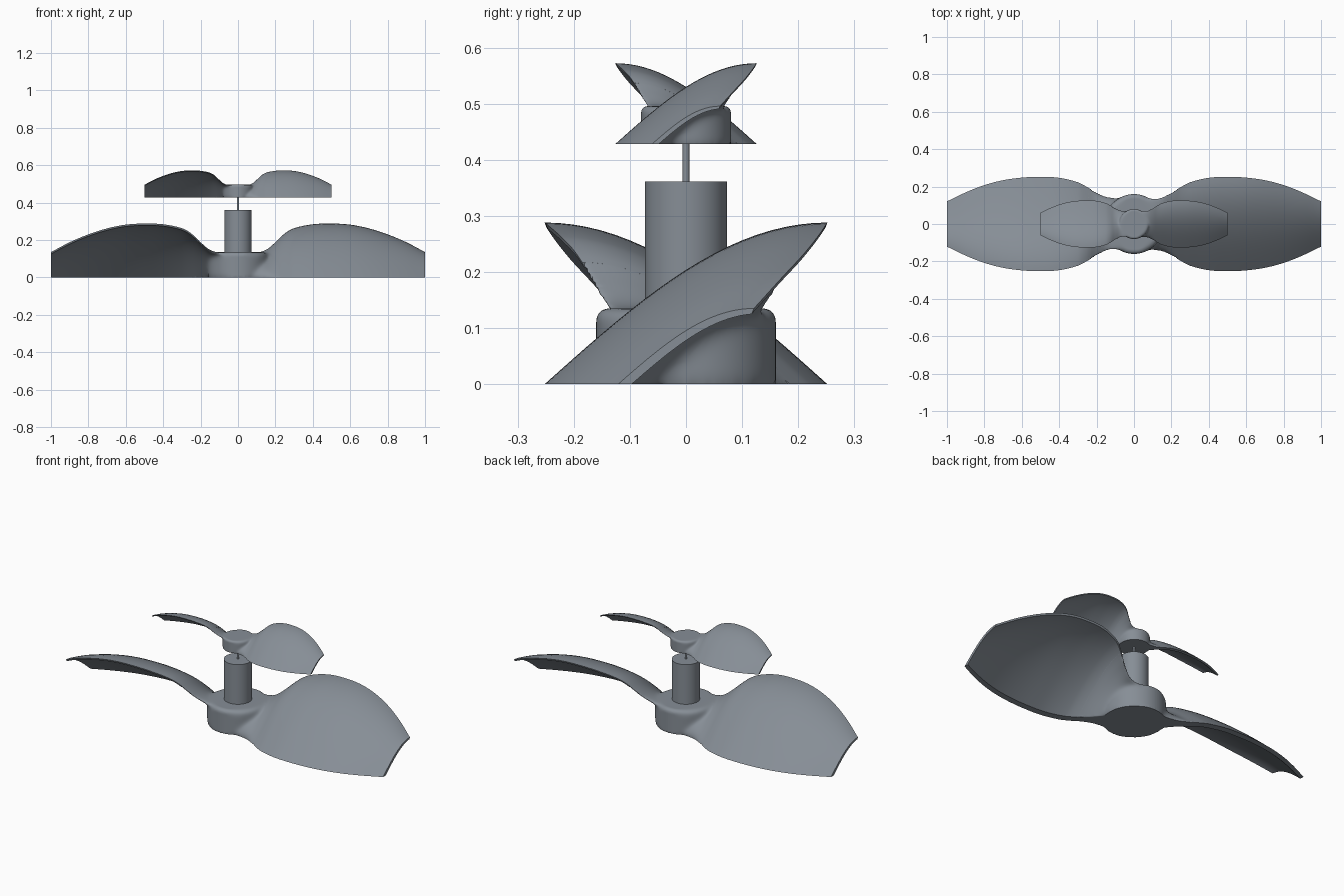
import bpy, bmesh, math
from mathutils import Matrix, Vector

if "Cube" in bpy.data.objects:
    bpy.data.objects.remove(bpy.data.objects["Cube"])

# Blade stations: span x, half width w, height h, foot thickness s
STATIONS = [(0.04, .142, .130, .17), (0.10, .144, .134, .14), (0.15, .150, .148, .10),
            (0.20, .168, .188, .062), (0.25, .197, .235, .048), (0.30, .223, .263, .043),
            (0.40, .247, .284, .038), (0.50, .252, .288, .036), (0.60, .248, .282, .034),
            (0.70, .234, .262, .032), (0.80, .208, .230, .030), (0.90, .169, .188, .027),
            (1.00, .121, .135, .024)]
SUB = 5
N = 20

grey = bpy.data.materials.new("dark_grey")
grey.diffuse_color = (.24, .27, .305, 1)
grey.use_nodes = True
grey.node_tree.nodes["Principled BSDF"].inputs["Base Color"].default_value = grey.diffuse_color


def stations():
    """Smooth interpolation through the stations."""
    out = []
    last = len(STATIONS) - 1
    for i in range(last):
        b, c = STATIONS[i], STATIONS[i + 1]
        a = STATIONS[max(i - 1, 0)]
        d = STATIONS[min(i + 2, last)]
        dx = c[0] - b[0]
        for k in range(SUB):
            u = k / SUB
            row = [b[0] + u * dx]
            for j in (1, 2, 3):
                m0 = (c[j] - a[j]) / (c[0] - a[0]) * dx
                m1 = (d[j] - b[j]) / (d[0] - b[0]) * dx
                row.append((2*u**3 - 3*u**2 + 1) * b[j] + (u**3 - 2*u**2 + u) * m0
                           + (3*u**2 - 2*u**3) * c[j] + (u**3 - u**2) * m1)
            out.append(row)
    out.append(list(STATIONS[-1]))
    return out


def section(x, w, h, s):
    """Cambered section, fuller near the root, foot cut flat on z = 0."""
    r = min(1, max(0, (.24 - x) / .1)) ** 2
    pts = []
    for i in range(N + 1):
        t = i / N
        f = math.sin(math.pi / 2 * t)
        pts.append((x, w * (2 * t - 1), h * (f * (1 - r) + f ** .6 * r)))
    for i in range(N, -1, -1):
        t = i / N
        g = .85 * math.sin(math.pi / 2 * t) + .15 * t
        g = g * (1 - r) + g ** 1.3 * r
        pts.append((x, -w + s + (2 * w - s - .004) * t, (h - .01) * g))
    return pts


def add_blade(bm, x0, x1, turn):
    rot = Matrix.Rotation(turn, 4, 'Z')
    rings = [[bm.verts.new(rot @ Vector(p)) for p in section(*s)]
             for s in stations() if x0 - .001 <= s[0] <= x1 + .001]
    n = len(rings[0])
    for a, b in zip(rings, rings[1:]):
        for i in range(n):
            j = (i + 1) % n
            bm.faces.new((a[i], a[j], b[j], b[i]))
    for ring in (rings[0], rings[-1]):      # end caps
        for i in range(N):
            bm.faces.new((ring[i], ring[i + 1], ring[n - 2 - i], ring[n - 1 - i]))


def add_lathe(bm, profile, seg=64):
    rings = [[bm.verts.new((r * math.cos(2 * math.pi * k / seg),
                            r * math.sin(2 * math.pi * k / seg), h))
              for k in range(seg)] for r, h in profile]
    for a, b in zip(rings, rings[1:]):
        for i in range(seg):
            j = (i + 1) % seg
            bm.faces.new((a[i], a[j], b[j], b[i]))
    bm.faces.new(rings[0])
    bm.faces.new(rings[-1])


def to_object(bm, name, angle=40):
    bmesh.ops.recalc_face_normals(bm, faces=bm.faces)
    me = bpy.data.meshes.new(name)
    bm.to_mesh(me)
    bm.free()
    me.materials.append(grey)
    ob = bpy.data.objects.new(name, me)
    bpy.context.collection.objects.link(ob)
    bpy.ops.object.select_all(action='DESELECT')
    ob.select_set(True)
    bpy.context.view_layer.objects.active = ob
    bpy.ops.object.shade_smooth_by_angle(angle=math.radians(angle))
    return ob


def step(v, a, b):
    u = min(1, max(0, (v - a) / (b - a)))
    return u * u * (3 - 2 * u)


# Hub with blade roots, fused by voxels and filleted by local smoothing
R, H, F = .16, .135, .022
bm = bmesh.new()
add_lathe(bm, [(R, 0)] + [(R - F + F * math.cos(a), H - F + F * math.sin(a))
                          for a in (math.pi / 2 * i / 8 for i in range(9))])
for turn in (0, math.pi):
    add_blade(bm, .04, .25, turn)
raw = to_object(bm, "hub_source")
mod = raw.modifiers.new("fuse", 'REMESH')
mod.mode = 'VOXEL'
mod.voxel_size = .005
bpy.context.view_layer.update()
fused = raw.evaluated_get(bpy.context.evaluated_depsgraph_get()).to_mesh()
bm = bmesh.new()
bm.from_mesh(fused)
bpy.data.objects.remove(raw)
soft = []
for v in bm.verts:
    if v.co.z < .003:
        v.co.z = 0
    wt = step(abs(v.co.x), .03, .09) * (1 - step(v.co.xy.length, .19, .25))
    if wt > .01:
        soft.append((v, wt, [e.other_vert(v) for e in v.link_edges], v.co.z == 0))
for _ in range(35):
    moved = []
    for v, wt, near, flat in soft:
        c = sum((q.co for q in near), Vector()) / len(near)
        c = v.co.lerp(c, .6 * wt)
        if flat:
            c.z = 0
        moved.append(c)
    for (v, *_r), c in zip(soft, moved):
        v.co = c
hub = to_object(bm, "lower_hub", 50)

# Two blades, each overlapping its root
parts = [hub]
for side, turn in (("right", 0), ("left", math.pi)):
    bm = bmesh.new()
    add_blade(bm, .23, 1, turn)
    parts.append(to_object(bm, "lower_blade_" + side))

# Upper propeller: half-size copy
for ob in parts:
    up = ob.copy()
    up.name = ob.name.replace("lower", "upper")
    up.scale = (.5, .5, .5)
    up.location.z = .428
    bpy.context.collection.objects.link(up)

# Motor post and thin drive shaft
for name, prof in (("motor_post", [(.073, .10), (.073, .361)]),
                   ("drive_shaft", [(.006, .34), (.006, .45)])):
    bm = bmesh.new()
    add_lathe(bm, prof)
    to_object(bm, name)
